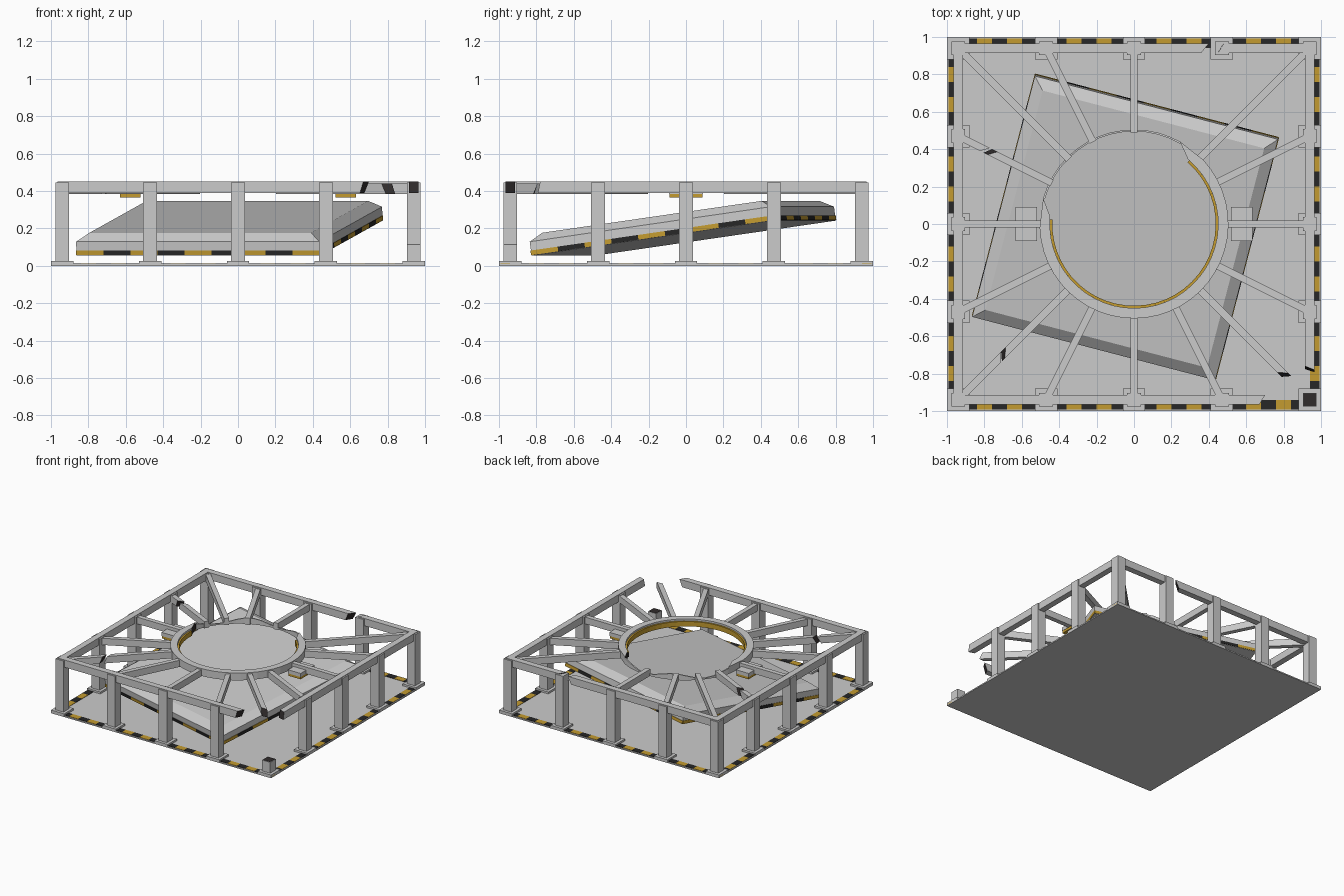
import bpy, bmesh, math
from mathutils import Matrix, Vector

if "Cube" in bpy.data.objects:
    bpy.data.objects.remove(bpy.data.objects["Cube"])


def material(name, color):
    m = bpy.data.materials.new(name)
    m.diffuse_color = (*color, 1)
    m.use_nodes = True
    m.node_tree.nodes["Principled BSDF"].inputs["Base Color"].default_value = m.diffuse_color
    return m


GOLD = material("gold", (0.55, 0.33, 0.03))
BLACK = material("black", (0.02, 0.02, 0.02))
TORN = material("torn_dark", (0.03, 0.025, 0.025))


def finish(name, bm, mats=(), matrix=None):
    bmesh.ops.recalc_face_normals(bm, faces=bm.faces)
    me = bpy.data.meshes.new(name)
    bm.to_mesh(me)
    bm.free()
    for m in mats:
        me.materials.append(m)
    ob = bpy.data.objects.new(name, me)
    bpy.context.collection.objects.link(ob)
    if matrix:
        ob.matrix_world = matrix
    return ob


def boxes(name, items, mat=None, matrix=None):
    """One object of boxes, each given as (centre, size)."""
    bm = bmesh.new()
    for c, s in items:
        bmesh.ops.create_cube(bm, size=1, matrix=Matrix.Translation(c) @ Matrix.Diagonal((*s, 1)))
    return finish(name, bm, [mat] if mat else [], matrix)


def beam(name, p, q, width, z0, z1, skew_p=0, skew_q=0):
    """Bar in plan from p to q; a skewed end is a torn, dark end."""
    p, q = Vector(p), Vector(q)
    d = (q - p).normalized()
    n = Vector((-d.y, d.x)) * width / 2
    bm = bmesh.new()
    ends = []
    for e, skew in ((p, skew_p), (q, skew_q)):
        loop = []
        for side, z, k in ((-1, z0, -0.6), (1, z0, 0.2), (1, z1, 1), (-1, z1, 0)):
            v = e + n * side + d * skew * k
            loop.append(bm.verts.new((v.x, v.y, z)))
        ends.append(loop)
    a, b = ends
    for i in range(4):
        j = (i + 1) % 4
        bm.faces.new((a[i], a[j], b[j], b[i]))
    for loop, skew in ((a, skew_p), (b, skew_q)):
        bm.faces.new(loop).material_index = 1 if skew else 0
    return finish(name, bm, [None, TORN])


def arc(name, r0, r1, z0, top, a0, a1, steps, mat=None, skew=0):
    """Bent bar around the centre; top(t) gives its upper height."""
    bm = bmesh.new()
    rings = []
    for i in range(steps + 1):
        t = i / steps
        loop = []
        for r, z in ((r0, z0), (r1, z0), (r1, top(t)), (r0, top(t))):
            a = math.radians(a0 + (a1 - a0) * t)
            if r == r1 and i in (0, steps):
                a += math.radians(skew) * (1 if i == 0 else -1)
            loop.append(bm.verts.new((r * math.cos(a), r * math.sin(a), z)))
        rings.append(loop)
    for a, b in zip(rings, rings[1:]):
        for i in range(4):
            j = (i + 1) % 4
            bm.faces.new((a[i], a[j], b[j], b[i]))
    for loop in (rings[0], rings[-1]):
        bm.faces.new(loop).material_index = 1
    return finish(name, bm, [mat, TORN])


# Floor plate with hazard border
boxes("floor_plate", [((0, 0, 0.005), (2, 2, 0.01))])
for mat, parity, label in ((GOLD, 0, "gold"), (BLACK, 1, "black")):
    items = []
    for k in range(25):
        if k % 2 == parity:
            c = -0.96 + 0.08 * k
            for s in (-1, 1):
                items.append(((c, s * 0.967, 0.0105), (0.08, 0.05, 0.005)))
                if 0 < k < 24:
                    items.append(((s * 0.967, c, 0.0105), (0.05, 0.08, 0.005)))
    boxes("floor_stripes_" + label, items, mat)

# Sixteen posts with feet; the front right one is snapped off
grid = [-0.94, -0.47, 0, 0.47, 0.94]
spots = [(x, y) for x in grid for y in grid if max(abs(x), abs(y)) > 0.9]
feet, posts = [], []
for x, y in spots:
    feet.append(((x, y, 0.0175), (0.12, 0.12, 0.017)))
    h = 0.115 if (x, y) == (0.94, -0.94) else 0.445
    posts.append(((x, y, 0.01 + (h - 0.01) / 2), (0.074, 0.074, h - 0.01)))
boxes("post_feet", feet)
boxes("posts", posts)
boxes("snapped_post_end", [((0.94, -0.94, 0.115), (0.066, 0.066, 0.003))], TORN)

# Top rails, torn at the front right corner and at the back
Z0, Z1 = 0.39, 0.45
beam("left_rail", (-0.94, -0.965), (-0.94, 0.965), 0.05, Z0, Z1)
beam("right_rail", (0.94, -0.78), (0.94, 0.965), 0.05, Z0, Z1, 0.02, 0)
beam("front_rail", (-0.965, -0.94), (0.67, -0.94), 0.05, Z0, Z1, 0, 0.03)
beam("back_rail_left", (-0.965, 0.94), (0.36, 0.94), 0.05, Z0, Z1, 0, 0.04)
beam("back_rail_right", (0.45, 0.94), (0.965, 0.94), 0.05, Z0, Z1, 0.03, 0)

# Spokes from the posts to the ring; value = torn span along the spoke
torn = {(-0.94, -0.94): (0.36, 0.40), (-0.94, 0.47): (0.25, 0.33), (0.94, -0.94): (0.0, 0.22)}
for i, (x, y) in enumerate(spots):
    if (x, y) == (0.47, 0.94):
        continue
    outer = Vector((x, y))
    inner = outer.normalized() * 0.49
    name = "spoke_%d" % i
    if (x, y) in torn:
        t0, t1 = torn[(x, y)]
        if t0:
            beam(name + "_stub", outer, outer.lerp(inner, t0), 0.038, 0.385, 0.44, 0, 0.04)
        beam(name, outer.lerp(inner, t1), inner, 0.038, 0.385, 0.44, 0.04, 0)
    else:
        beam(name, outer, inner, 0.038, 0.385, 0.44)

# Central ring with its torn back part and gold inner trim
arc("ring", 0.45, 0.505, Z0, lambda t: Z1, 175, 410, 32, None, -11)
arc("ring_gold_trim", 0.437, 0.45, 0.395, lambda t: 0.435, 177, 409, 32, GOLD)
arc("ring_torn_wall", 0.495, 0.505, Z0,
    lambda t: 0.42 + 0.02 * math.cos(t * 12), 60, 164, 14)

# Lamp boxes either side of the ring
boxes("lamp_housings", [((s * 0.575, 0, 0.4), (0.115, 0.18, 0.03)) for s in (-1, 1)])
boxes("lamp_lenses", [((s * 0.575, 0, 0.375), (0.11, 0.175, 0.02)) for s in (-1, 1)], GOLD)

# Fallen tilted slab with chamfered top
tilt = (Matrix.Translation((-0.045, -0.012, 0.148))
        @ Matrix.Rotation(math.radians(-14.6), 4, "Z")
        @ Matrix.Rotation(math.radians(8), 4, "X"))
S = 0.672
bm = bmesh.new()
loops = [[bm.verts.new((sx * h, sy * h, z)) for sx, sy in ((-1, -1), (1, -1), (1, 1), (-1, 1))]
         for h, z in ((S, 0), (S, 0.075), (S - 0.06, 0.115))]
for a, b in zip(loops, loops[1:]):
    for i in range(4):
        j = (i + 1) % 4
        bm.faces.new((a[i], a[j], b[j], b[i]))
bm.faces.new(loops[0])
bm.faces.new(loops[-1])
finish("tilted_slab", bm, matrix=tilt)

# Hazard stripes along the slab's lower sides
w = 2 * S / 9
for mat, parity, label in ((GOLD, 0, "gold"), (BLACK, 1, "black")):
    items = []
    for k in range(parity, 9, 2):
        c = -S + w * (k + 0.5)
        for s in (-1, 1):
            items.append(((c, s * S, 0.015), (w, 0.006, 0.025)))
            items.append(((s * S, c, 0.015), (0.006, w, 0.025)))
    boxes("slab_stripes_" + label, items, mat, tilt)
